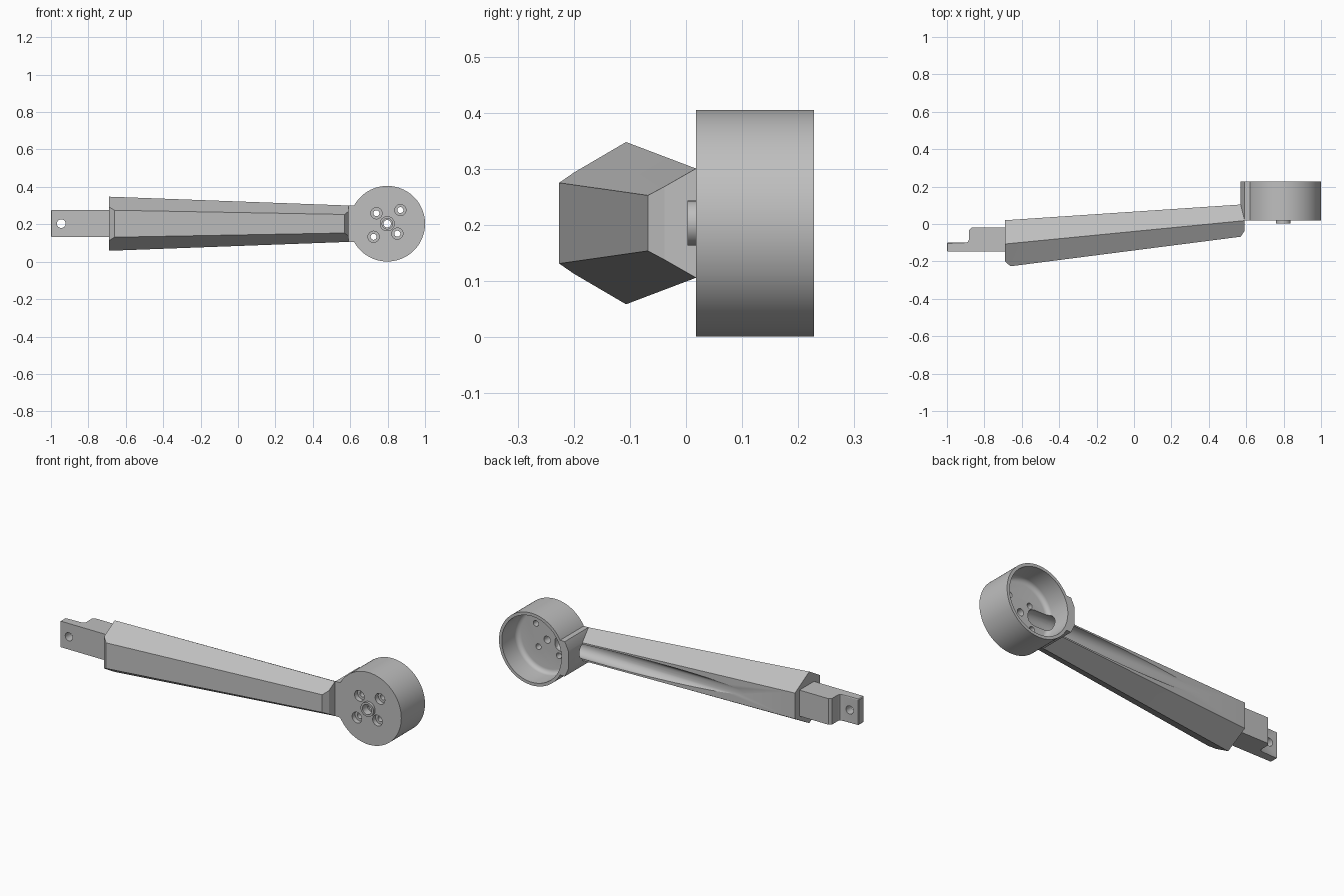
import bpy, bmesh, math
from mathutils import Matrix, Vector

cube = bpy.data.objects.get("Cube")
if cube:
    bpy.data.objects.remove(cube, do_unlink=True)

GREY = bpy.data.materials.new("plain grey")
GREY.use_nodes = True
GREY.diffuse_color = (0.52, 0.52, 0.52, 1)
GREY.node_tree.nodes["Principled BSDF"].inputs["Base Color"].default_value = GREY.diffuse_color

ZC = 0.203            # height of the long axis
HUB_X = 0.798         # centre of the round mount


def finish(name, bm):
    bmesh.ops.remove_doubles(bm, verts=bm.verts, dist=1e-6)
    bmesh.ops.recalc_face_normals(bm, faces=bm.faces)
    mesh = bpy.data.meshes.new(name)
    bm.to_mesh(mesh)
    bm.free()
    mesh.materials.append(GREY)
    obj = bpy.data.objects.new(name, mesh)
    bpy.context.collection.objects.link(obj)
    return obj


def loft(name, rings):
    """Closed solid through rings of equal point count."""
    bm = bmesh.new()
    loops = [[bm.verts.new(p) for p in ring] for ring in rings]
    n = len(loops[0])
    for a, b in zip(loops, loops[1:]):
        for i in range(n):
            j = (i + 1) % n
            bm.faces.new((a[i], a[j], b[j], b[i]))
    bm.faces.new(loops[0])
    bm.faces.new(loops[-1])
    return finish(name, bm)


def lathe(name, x, z, profile, sides=48):
    """Solid of revolution about a y-parallel axis, from (radius, y) pairs."""
    angles = [math.tau * i / sides for i in range(sides)]
    return loft(name, [[(x + r * math.cos(a), y, z + r * math.sin(a)) for a in angles]
                       for r, y in profile])


def boolean(target, tool, operation):
    tool.hide_render = True
    mod = target.modifiers.new(operation, 'BOOLEAN')
    mod.operation, mod.solver, mod.object = operation, 'EXACT', tool
    bpy.context.view_layer.objects.active = target
    bpy.ops.object.modifier_apply(modifier=mod.name)
    bpy.data.objects.remove(tool, do_unlink=True)


def cable_channel():
    """Round bar along x with a domed end, used to cut the cable groove."""
    r, y, sides = 0.045, 0.085, 32
    stations = [(-0.8, r), (0.71, r), (0.728, r * 0.9), (0.743, r * 0.65), (0.75, r * 0.3)]
    return loft("channel_cutter", [[(x, y + q * math.cos(math.tau * i / sides),
                                     ZC + q * math.sin(math.tau * i / sides))
                                    for i in range(sides)] for x, q in stations])


# Tapered six-sided arm with chamfered front ends
def hexagon(x, front, front_half, ridge, ridge_half, back, back_half):
    half = [(front, front_half), (ridge, ridge_half), (back, back_half)]
    return ([(x, y, ZC + h) for y, h in half] +
            [(x, y, ZC - h) for y, h in reversed(half)])


arm = loft("arm", [
    hexagon(-0.69, -0.2, 0.09, -0.107, 0.1445, 0.02, 0.0725),
    hexagon(-0.66, -0.226, 0.072, -0.104, 0.1435, 0.022, 0.072),
    hexagon(0.57, -0.068, 0.0495, 0.016, 0.098, 0.104, 0.05),
    hexagon(0.59, -0.038, 0.0655, 0.018, 0.0975, 0.105, 0.05)])
boolean(arm, cable_channel(), 'DIFFERENCE')

# Round cup with a flange that joins the arm
mount = lathe("round_mount", HUB_X, ZC, [(0.202, 0.018), (0.202, 0.228)], 96)
outline = [(0.57, 0.05), (0.592, 0.0975), (0.66, 0.0975)]
outline = outline + [(x, -h) for x, h in reversed(outline)]
flange = loft("flange", [[(x, y, ZC + h) for x, h in outline] for y in (0.018, 0.228)])
boolean(mount, flange, 'UNION')
boss = lathe("centre_boss", HUB_X, ZC, [(0.04, 0.003), (0.04, 0.05)])
boolean(mount, boss, 'UNION')

# Hollow of the cup with a rounded floor edge
fillet = [(0.16 + 0.025 * math.sin(t * math.pi / 12), 0.115 - 0.025 * math.cos(t * math.pi / 12))
          for t in range(7)]
boolean(mount, lathe("bowl_cutter", HUB_X, ZC, fillet + [(0.185, 0.3)], 96), 'DIFFERENCE')
boolean(mount, cable_channel(), 'DIFFERENCE')

# Counterbored screw holes and centre hole
holes = [(-0.058, 0.056, 0.03, 0.016), (0.07, 0.073, 0.03, 0.016),
         (-0.073, -0.07, 0.03, 0.016), (0.054, -0.053, 0.03, 0.016),
         (0, 0, 0.028, 0.02)]
for dx, dz, wide, narrow in holes:
    cutter = lathe("hole_cutter", HUB_X + dx, ZC + dz,
                   [(wide, -0.05), (wide, 0.045), (narrow, 0.045), (narrow, 0.15)], 32)
    boolean(mount, cutter, 'DIFFERENCE')

# Stepped tongue at the other end, with chamfered edges and a pin hole
side = [(-1, -0.148), (-0.67, -0.148), (-0.67, -0.02), (-0.87, -0.02), (-0.883, -0.033),
        (-0.883, -0.085), (-0.888, -0.096), (-0.9, -0.1), (-1, -0.1)]
tongue = loft("tongue", [[(x, y, z) for x, y in side] for z in (0.131, 0.277)])
bm = bmesh.new()
bm.from_mesh(tongue.data)
tip = [e for e in bm.edges
       if all(v.co.x < -0.99 for v in e.verts)
       or all(v.co.x < -0.89 and v.co.y > -0.11 for v in e.verts)
       and abs(e.verts[0].co.z - e.verts[1].co.z) < 0.01]
bmesh.ops.bevel(bm, geom=tip, offset=0.012, segments=1, affect='EDGES', clamp_overlap=True)
bm.to_mesh(tongue.data)
bm.free()
boolean(tongue, lathe("pin_cutter", -0.945, ZC, [(0.023, -0.3), (0.023, 0.1)], 32), 'DIFFERENCE')

# Smooth curved walls, keep the edges crisp
bpy.ops.object.select_all(action='DESELECT')
for obj in (arm, mount, tongue):
    obj.select_set(True)
bpy.context.view_layer.objects.active = mount
bpy.ops.object.shade_smooth_by_angle(angle=math.radians(25))
